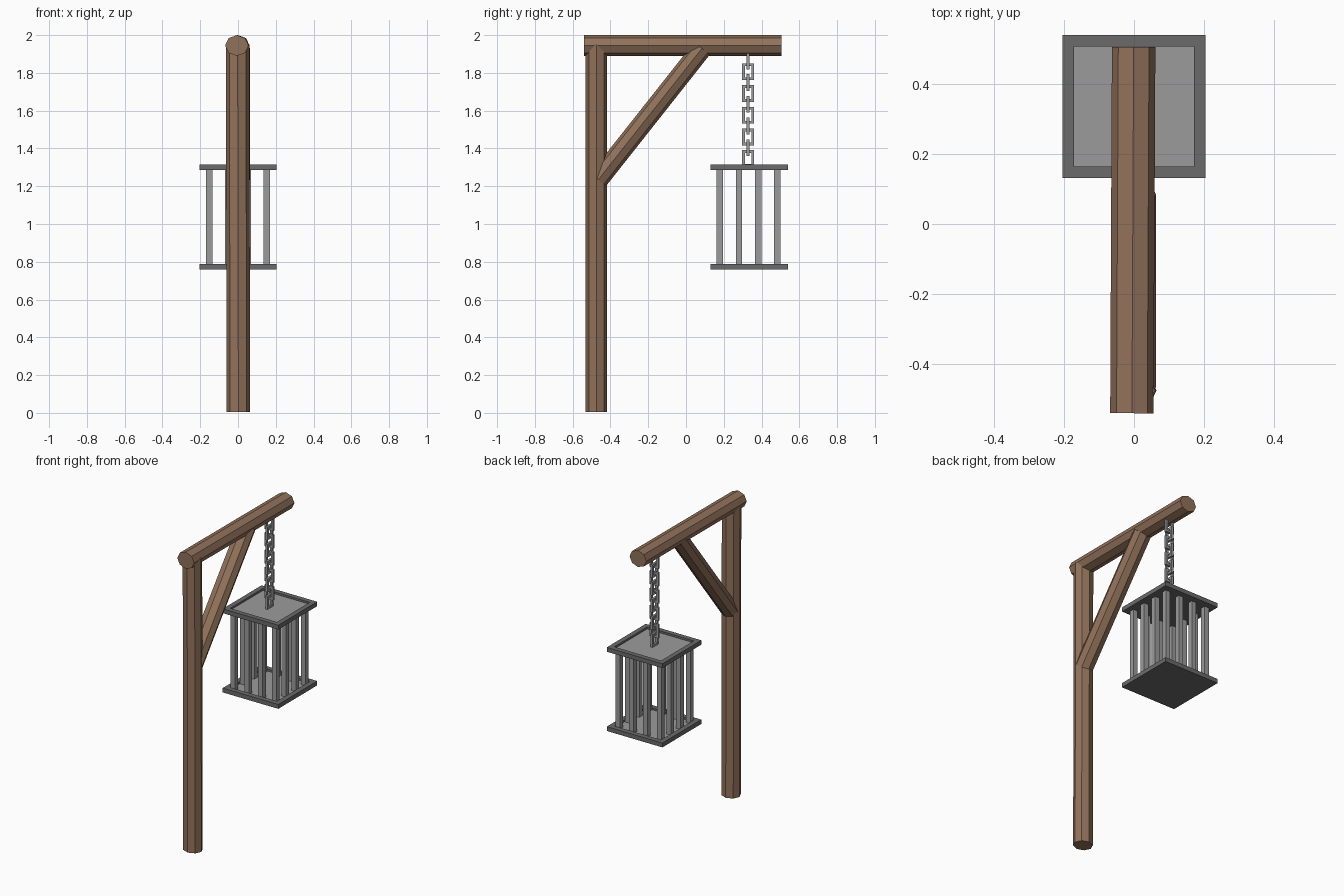
import bpy, bmesh, math
from mathutils import Vector, Matrix

if "Cube" in bpy.data.objects:
    bpy.data.objects.remove(bpy.data.objects["Cube"])


def material(name, rgb):
    m = bpy.data.materials.new(name)
    m.diffuse_color = (*rgb, 1)
    m.use_nodes = True
    m.node_tree.nodes["Principled BSDF"].inputs["Base Color"].default_value = m.diffuse_color
    return m


WOOD = material("brown wood", (0.285, 0.168, 0.104))
IRON = material("light iron", (0.33, 0.33, 0.33))
DARK = material("dark iron", (0.145, 0.145, 0.145))


def finish(name, bm, *mats):
    bmesh.ops.recalc_face_normals(bm, faces=bm.faces[:])
    me = bpy.data.meshes.new(name)
    bm.to_mesh(me)
    bm.free()
    for m in mats:
        me.materials.append(m)
    ob = bpy.data.objects.new(name, me)
    bpy.context.collection.objects.link(ob)
    return ob


def log(name, a, b, rx, rn):
    """Eight-sided timber from a to b; rx is the half width along x."""
    a, b = Vector(a), Vector(b)
    d = (b - a).normalized()
    side = Vector((1, 0, 0))
    side = (side - d * side.dot(d)).normalized()
    rot = Matrix((side, d.cross(side), d)).transposed().to_4x4()
    bm = bmesh.new()
    bmesh.ops.create_cone(bm, cap_ends=True, segments=8, radius1=1, radius2=1, depth=1)
    scale = Matrix.Diagonal((rx, rn, (b - a).length, 1))
    bm.transform(Matrix.Translation((a + b) / 2) @ rot @ scale)
    finish(name, bm, WOOD)


def box(bm, centre, size):
    bmesh.ops.create_cube(bm, size=1, matrix=Matrix.Translation(centre) @ Matrix.Diagonal((*size, 1)))


# Gallows timbers
log("post", (0.002, -0.475, 0.005), (-0.002, -0.475, 1.95), 0.062, 0.056)
log("beam", (-0.006, -0.54, 1.945), (-0.001, 0.505, 1.945), 0.062, 0.055)
log("brace", (0.003, -0.465, 1.234), (0.003, 0.085, 1.93), 0.06, 0.053)

CY = 0.335  # cage centre along y


# Cage plates: dark slab with a recessed light panel on top
def plate(name, z0, z1):
    bm = bmesh.new()
    box(bm, (0, CY, (z0 + z1) / 2), (0.408, 0.408, z1 - z0))
    bm.faces.ensure_lookup_table()
    top = max(bm.faces, key=lambda f: f.calc_center_median().z)
    bmesh.ops.inset_region(bm, faces=[top], thickness=0.046, depth=0)
    floor = bmesh.ops.extrude_discrete_faces(bm, faces=[top])["faces"][0]
    bmesh.ops.translate(bm, verts=floor.verts[:], vec=(0, 0, -0.013))
    floor.material_index = 1
    finish(name, bm, DARK, IRON)


plate("cage_floor", 0.76, 0.789)
plate("cage_roof", 1.286, 1.315)

# Cage bars: four along each side, corners shared
bm = bmesh.new()
steps = [-0.152, -0.051, 0.051, 0.152]
for i, x in enumerate(steps):
    for j, y in enumerate(steps):
        if i in (0, 3) or j in (0, 3):
            box(bm, (x, CY - 0.004 + y, 1.035), (0.033, 0.033, 0.52))
finish("cage_bars", bm, IRON)


# Chain: rectangular links, each turned a quarter from the last
def link(bm, centre, w, h, t, angle):
    m = Matrix.Translation(centre) @ Matrix.Rotation(angle, 4, 'Z')
    corners = [(-1, -1), (1, -1), (1, 1), (-1, 1)]

    def ring(x, inset):
        return [bm.verts.new(m @ Vector((x, sy * (w / 2 - inset), sz * (h / 2 - inset))))
                for sy, sz in corners]
    loops = [ring(-t / 2, 0), ring(t / 2, 0), ring(t / 2, t), ring(-t / 2, t)]
    for k in range(4):
        p, q = loops[k], loops[(k + 1) % 4]
        for c in range(4):
            n = (c + 1) % 4
            bm.faces.new((p[c], p[n], q[n], q[c]))


bm = bmesh.new()
for k in range(10):
    link(bm, (0, CY - 0.006, 1.346 + 0.0575 * k), 0.064, 0.089, 0.015, math.pi / 2 * (k % 2))
finish("chain", bm, IRON)
